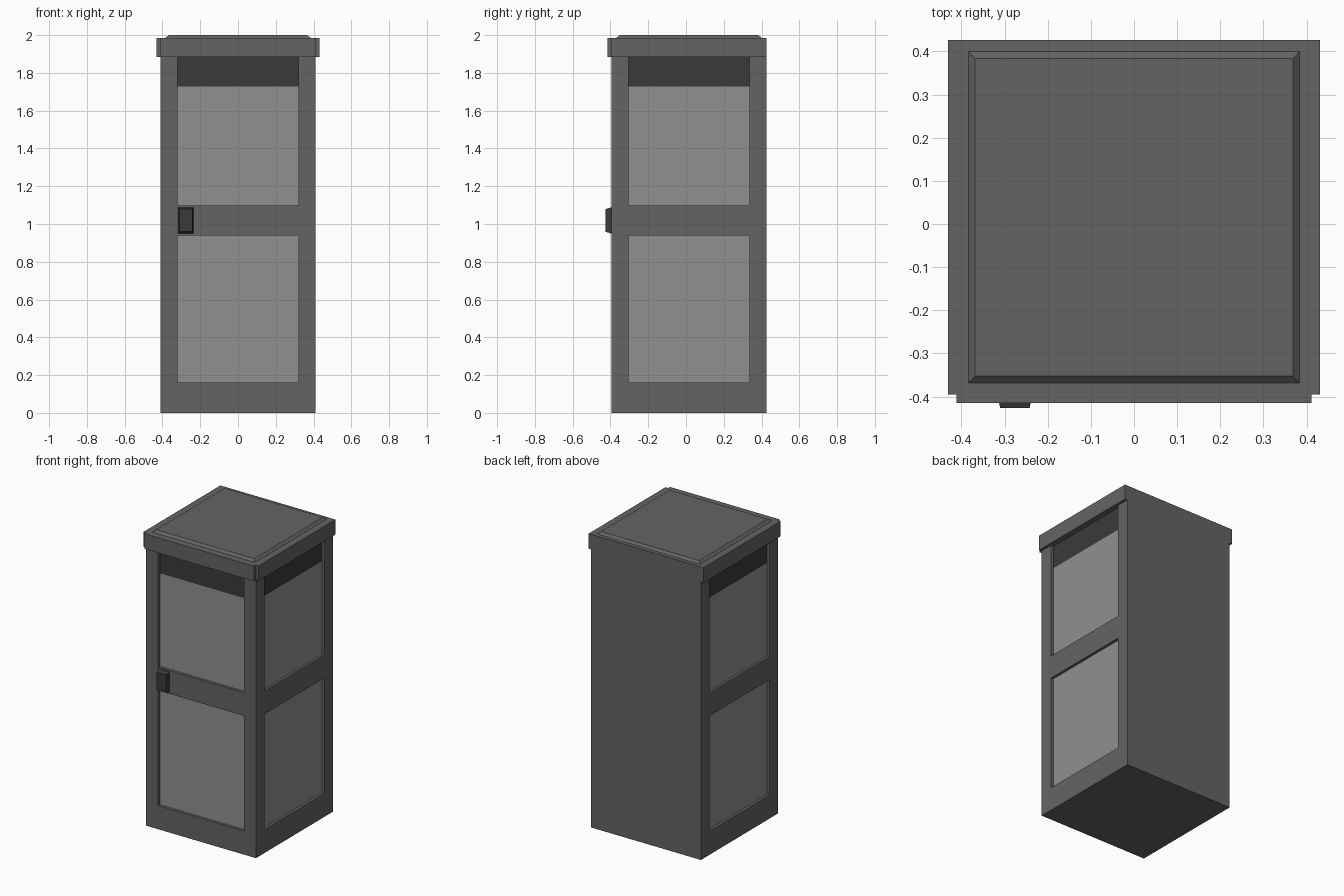
import bpy, bmesh
from mathutils import Matrix, Vector

default = bpy.data.objects.get("Cube")
if default:
    bpy.data.objects.remove(default)


def material(name, value):
    m = bpy.data.materials.new(name)
    m.use_nodes = True
    colour = (value, value, value, 1)
    m.diffuse_color = colour
    m.node_tree.nodes["Principled BSDF"].inputs["Base Color"].default_value = colour
    return m


frame_grey = material("frame grey", 0.127)
pane_grey = material("pane light grey", 0.28)
dark_grey = material("dark grey", 0.042)

HALF = 0.411          # half width of the square body
MID_Y = 0.016         # body centre in depth
EAVE, TOP = 1.883, 1.985
OPENING = 0.321       # half width of each opening
RECESS = 0.018
STRIP = 1.727         # lower edge of the dark header strip


def add_object(name, bm, *mats):
    bmesh.ops.recalc_face_normals(bm, faces=bm.faces)
    mesh = bpy.data.meshes.new(name)
    bm.to_mesh(mesh)
    bm.free()
    for m in mats:
        mesh.materials.append(m)
    obj = bpy.data.objects.new(name, mesh)
    bpy.context.collection.objects.link(obj)
    return obj


def cut(bm, point, normal):
    geom = bm.verts[:] + bm.edges[:] + bm.faces[:]
    bmesh.ops.bisect_plane(bm, geom=geom, plane_co=point, plane_no=normal)


def frustum(name, base, top, height, matrix, mat):
    """Four-sided block whose upper face is smaller than its base."""
    bm = bmesh.new()
    bmesh.ops.create_cube(bm, size=2)
    for v in bm.verts:
        half = top if v.co.z > 0 else base
        v.co = (v.co.x * half[0], v.co.y * half[1], height if v.co.z > 0 else 0)
    bm.transform(matrix)
    return add_object(name, bm, mat)


# Body: a box with two recessed openings on the front and both sides
bm = bmesh.new()
bmesh.ops.create_cube(bm, size=2)
for v in bm.verts:
    v.co = (v.co.x * HALF, v.co.y * HALF + MID_Y, (v.co.z + 1) * EAVE / 2)
for s in (-1, 1):
    cut(bm, (s * OPENING, 0, 0), (1, 0, 0))
    cut(bm, (0, MID_Y + s * OPENING, 0), (0, 1, 0))
for z in (0.16, 0.94, 1.097):
    cut(bm, (0, 0, z), (0, 0, 1))


def is_opening(f):
    c = f.calc_center_median()
    if abs(f.normal.z) > 0.5 or f.normal.y > 0.5:
        return False
    across = c.x if f.normal.y < -0.5 else c.y - MID_Y
    return abs(across) < 0.1 and (0.16 < c.z < 0.94 or c.z > 1.097)


bm.normal_update()
panes = bmesh.ops.extrude_discrete_faces(bm, faces=[f for f in bm.faces if is_opening(f)])["faces"]
bm.normal_update()
for f in panes:
    f.material_index = 1
    bmesh.ops.translate(bm, verts=f.verts, vec=Vector(f.normal) * -RECESS)
cut(bm, (0, 0, STRIP), (0, 0, 1))
for f in bm.faces:
    if f.material_index == 1 and f.calc_center_median().z > STRIP:
        f.material_index = 2
add_object("booth_body", bm, frame_grey, pane_grey, dark_grey)

# Roof band: overhangs front and sides, notched at the front corners, flush at the back
SIDE, BACK, NOTCH, FRONT = 0.431, MID_Y + HALF, MID_Y - HALF, -0.415
right_half = [(HALF, FRONT), (HALF, NOTCH), (SIDE, NOTCH), (SIDE, BACK)]
outline = right_half + [(-x, y) for x, y in reversed(right_half)]
bm = bmesh.new()
face = bm.faces.new([bm.verts.new((x, y, EAVE)) for x, y in outline])
lid = bmesh.ops.extrude_face_region(bm, geom=[face], use_keep_orig=True)["geom"]
bmesh.ops.translate(bm, verts=[g for g in lid if isinstance(g, bmesh.types.BMVert)],
                    vec=(0, 0, TOP - EAVE))
add_object("roof_band", bm, frame_grey)

# Raised roof panel with sloped edges
frustum("roof_panel", (0.384, 0.384), (0.368, 0.368), 2 - TOP,
        Matrix.Translation((0, MID_Y, TOP)), frame_grey)

# Door handle: a tapered block on the front rail
frustum("door_handle", (0.041, 0.069), (0.034, 0.06), 0.032,
        Matrix.Translation((-0.276, NOTCH, 1.019)) @ Matrix.Rotation(1.5708, 4, "X"), dark_grey)
